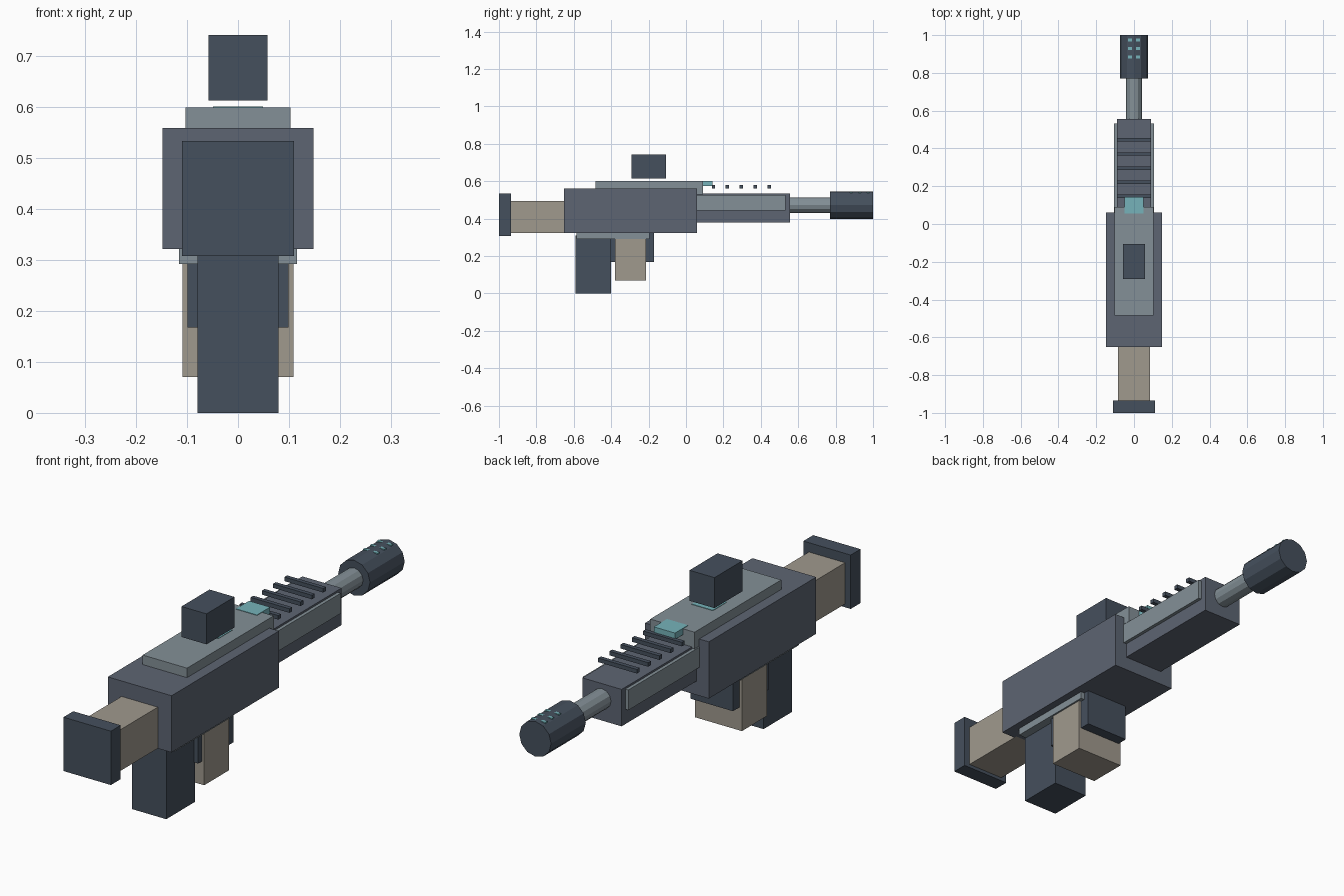
import bpy
import math

if "Cube" in bpy.data.objects:
    bpy.data.objects.remove(bpy.data.objects["Cube"])


def material(name, r, g, b):
    m = bpy.data.materials.new(name)
    m.diffuse_color = (r, g, b, 1)
    m.use_nodes = True
    m.node_tree.nodes["Principled BSDF"].inputs["Base Color"].default_value = m.diffuse_color
    return m


DARK = material("dark_steel", 0.06, 0.08, 0.11)
MID = material("mid_steel", 0.11, 0.13, 0.17)
LIGHT = material("light_steel", 0.23, 0.28, 0.31)
TAN = material("tan_polymer", 0.35, 0.32, 0.27)
CYAN = material("cyan_accent", 0.18, 0.45, 0.49)


def block(name, x, y, z, mat):
    """Box spanning the (min, max) ranges on each axis."""
    spans = (x, y, z)
    bpy.ops.mesh.primitive_cube_add(size=1, location=[(a + b) / 2 for a, b in spans])
    ob = bpy.context.object
    ob.scale = [b - a for a, b in spans]
    bpy.ops.object.transform_apply(location=False, rotation=False, scale=True)
    ob.name = name
    ob.data.materials.append(mat)
    return ob


def centred(name, half, y, z, mat):
    return block(name, (-half, half), y, z, mat)


def tube(name, radius, y, z, mat):
    """Twelve-sided flat-shaded cylinder along y."""
    bpy.ops.mesh.primitive_cylinder_add(
        vertices=12, radius=radius, depth=y[1] - y[0],
        location=(0, (y[0] + y[1]) / 2, z), rotation=(math.pi / 2, 0, 0))
    ob = bpy.context.object
    ob.name = name
    ob.data.materials.append(mat)


# Stock
centred("butt_plate", 0.11, (-1.0, -0.935), (0.308, 0.534), DARK)
centred("stock", 0.084, (-0.935, -0.64), (0.322, 0.495), TAN)

# Receiver
centred("receiver", 0.148, (-0.652, 0.06), (0.322, 0.56), MID)
centred("top_cover", 0.103, (-0.485, 0.09), (0.53, 0.6), LIGHT)
centred("lower_rail", 0.116, (-0.585, -0.195), (0.292, 0.33), LIGHT)

# Grip and magazine
centred("grip", 0.08, (-0.59, -0.4), (0.0, 0.31), DARK)
centred("magazine_well", 0.099, (-0.405, -0.17), (0.168, 0.325), DARK)
centred("magazine", 0.109, (-0.38, -0.215), (0.07, 0.31), TAN)

# Sight and status lights
centred("sight", 0.058, (-0.292, -0.106), (0.614, 0.742), DARK)
centred("sight_light", 0.049, (-0.2, -0.108), (0.595, 0.602), CYAN)
centred("front_light", 0.049, (0.056, 0.143), (0.575, 0.602), CYAN)

# Fore-end with side panels and cooling ribs
centred("fore_end", 0.091, (0.05, 0.557), (0.38, 0.535), MID)
for side, name in ((-1, "left"), (1, "right")):
    x = sorted((side * 0.085, side * 0.105))
    block(name + "_panel", x, (0.05, 0.532), (0.442, 0.527), LIGHT)
for i in range(5):
    y = 0.147 + i * 0.0745
    centred(f"cooling_rib_{i + 1}", 0.09, (y - 0.009, y + 0.009), (0.562, 0.579), DARK)

# Barrel and muzzle with glowing slots
tube("barrel", 0.042, (0.54, 0.79), 0.472, LIGHT)
tube("muzzle", 0.074, (0.77, 1.0), 0.472, DARK)
for i in range(3):
    y = 0.884 + i * 0.045
    centred(f"muzzle_slot_{i + 1}", 0.033, (y - 0.007, y + 0.007), (0.525, 0.543), CYAN)
